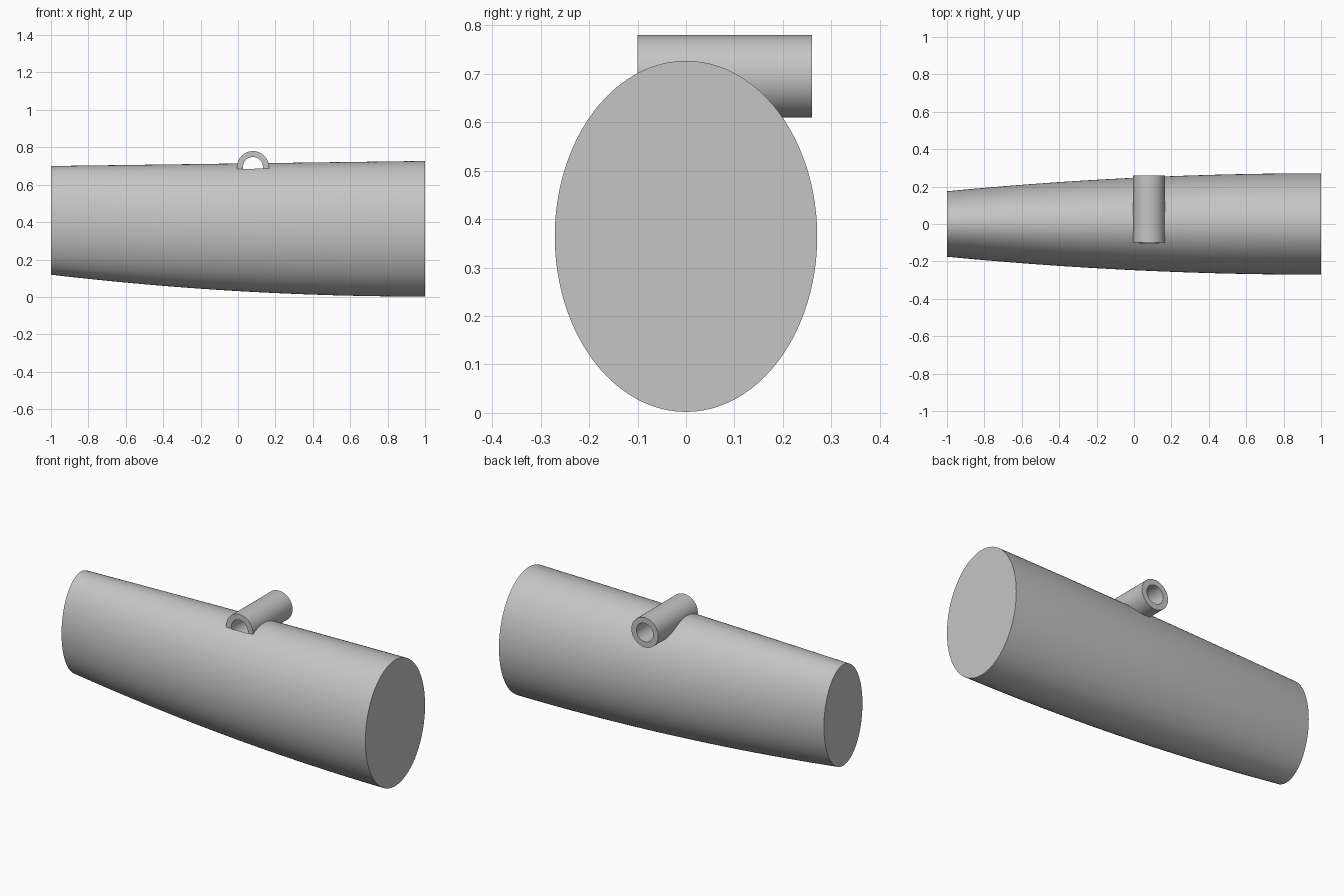
import bpy
import bmesh
import math

cube = bpy.data.objects.get("Cube")
if cube:
    bpy.data.objects.remove(cube, do_unlink=True)

SIDES = 96
RINGS = 32

grey = bpy.data.materials.new("plain grey")
grey.use_nodes = True
colour = (0.56, 0.56, 0.56, 1)
grey.diffuse_color = colour
grey.node_tree.nodes["Principled BSDF"].inputs["Base Color"].default_value = colour


def loft(name, sections):
    """Closed solid through rings; each section is a function of the angle."""
    bm = bmesh.new()
    rings = [[bm.verts.new(point(2 * math.pi * i / SIDES)) for i in range(SIDES)]
             for point in sections]
    for a, b in zip(rings, rings[1:]):
        for i in range(SIDES):
            j = (i + 1) % SIDES
            bm.faces.new((a[i], a[j], b[j], b[i]))
    bm.faces.new(rings[0])
    bm.faces.new(rings[-1])
    bmesh.ops.recalc_face_normals(bm, faces=bm.faces)
    mesh = bpy.data.meshes.new(name)
    bm.to_mesh(mesh)
    bm.free()
    mesh.materials.append(grey)
    obj = bpy.data.objects.new(name, mesh)
    bpy.context.collection.objects.link(obj)
    return obj


def body_section(x):
    """Upright ellipse that shrinks along a parabola towards -x."""
    s = (1 - x) / 2
    bottom = 0.002 + 0.117 * s * s
    top = 0.727 - 0.027 * s
    half_width = 0.271 - 0.096 * s * s
    mid, half_height = (top + bottom) / 2, (top - bottom) / 2
    return lambda a: (x, half_width * math.cos(a), mid + half_height * math.sin(a))


def tube_section(y, radius):
    return lambda a: (0.08 + radius * math.cos(a), y, 0.695 + radius * math.sin(a))


def combine(target, other, operation):
    mod = target.modifiers.new(operation, 'BOOLEAN')
    mod.operation = operation
    mod.solver = 'EXACT'
    mod.object = other
    bpy.context.view_layer.objects.active = target
    bpy.ops.object.modifier_apply(modifier=mod.name)
    bpy.data.objects.remove(other, do_unlink=True)


# Tapered body
body = loft("tapered_body", [body_section(-1 + 2 * i / RINGS) for i in range(RINGS + 1)])

# Cross tube joined to the top, then bored through
tube = loft("cross_tube", [tube_section(y, 0.085) for y in (-0.1, 0.26)])
bore = loft("bore_cutter", [tube_section(y, 0.053) for y in (-0.101, 0.3)])
bore.hide_render = True
combine(body, tube, 'UNION')
combine(body, bore, 'DIFFERENCE')

# Smooth curved walls, sharp rims
bpy.ops.object.select_all(action='DESELECT')
body.select_set(True)
bpy.context.view_layer.objects.active = body
bpy.ops.object.shade_smooth_by_angle(angle=math.radians(25))
